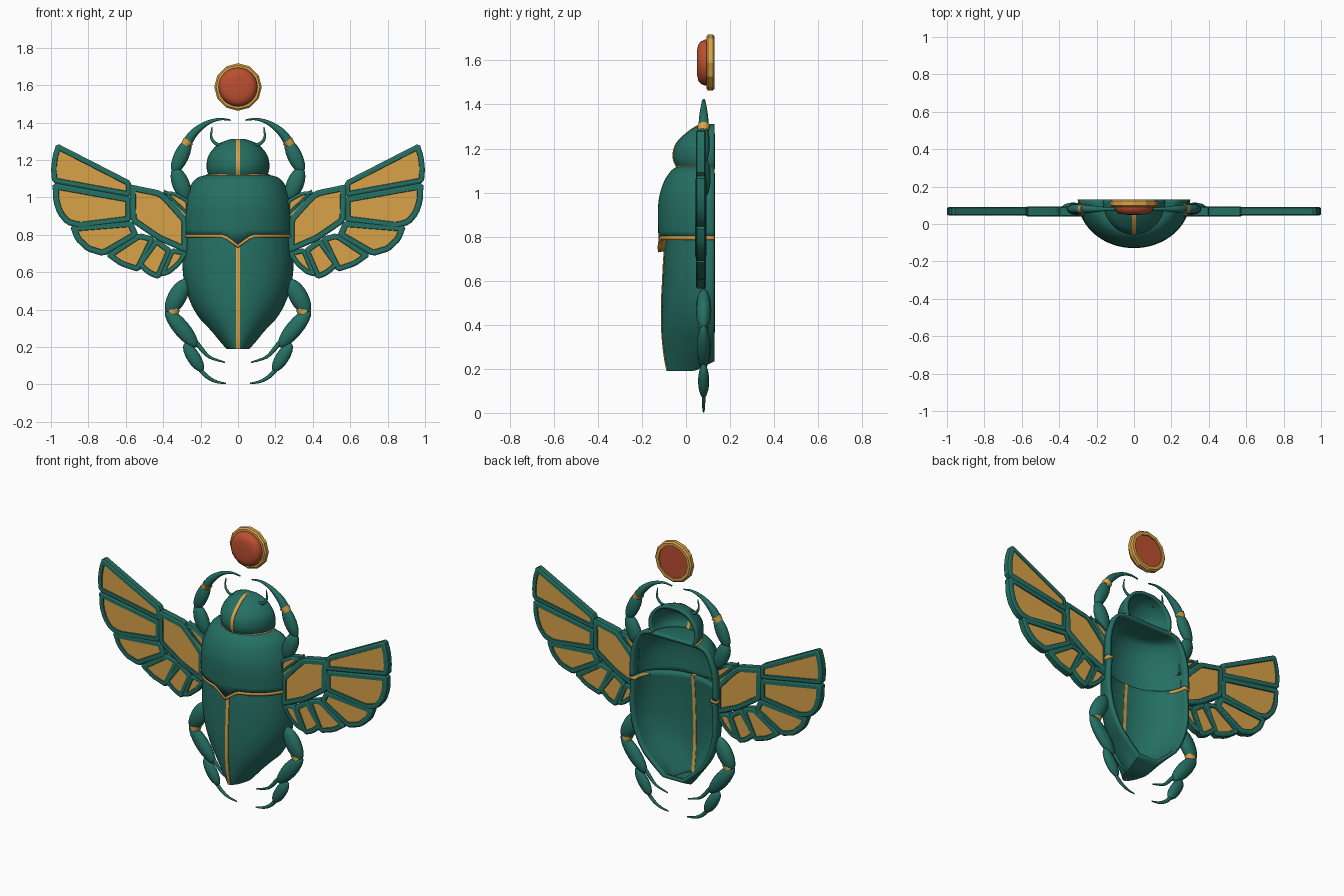
import bpy, bmesh, math
from mathutils import Vector

if "Cube" in bpy.data.objects:
    bpy.data.objects.remove(bpy.data.objects["Cube"])

BACK = 0.13          # y of the open back of the body
LEG_Y = 0.08


def material(name, rgb):
    m = bpy.data.materials.new(name)
    m.diffuse_color = (*rgb, 1)
    m.use_nodes = True
    m.node_tree.nodes["Principled BSDF"].inputs["Base Color"].default_value = m.diffuse_color
    return m


GREEN = material("enamel green", (0.018, 0.160, 0.125))
GOLD = material("gold", (0.70, 0.365, 0.065))
RED = material("carnelian orange", (0.50, 0.078, 0.03))


def finish(name, bm, mats, angle=35):
    me = bpy.data.meshes.new(name)
    bm.to_mesh(me)
    bm.free()
    ob = bpy.data.objects.new(name, me)
    bpy.context.collection.objects.link(ob)
    for m in mats:
        me.materials.append(m)
    bpy.ops.object.select_all(action='DESELECT')
    ob.select_set(True)
    bpy.context.view_layer.objects.active = ob
    bpy.ops.object.shade_smooth_by_angle(angle=math.radians(angle))
    return ob


def smooth(pts, n=3):
    """Catmull-Rom resampling of a list of tuples."""
    v = [Vector(p) for p in pts]
    out = []
    for i in range(len(v) - 1):
        a, b, c, d = v[max(i - 1, 0)], v[i], v[i + 1], v[min(i + 2, len(v) - 1)]
        for k in range(n):
            t = k / n
            out.append(0.5 * (2 * b + (c - a) * t + (2 * a - 5 * b + 4 * c - d) * t * t
                              + (3 * b - a - 3 * c + d) * t ** 3))
    return out + [v[-1]]


def notch(x):
    return -0.055 * max(0, 1 - abs(x) / 0.075)


def shell(name, rows, mat, thick, warp=None, cap_low=False, cap_top=False, seg=32):
    """Half-elliptic shell open to the back; rows are (z, half width, depth) upward."""
    bm = bmesh.new()
    rings = []
    for i, (z, w, d) in enumerate(rows):
        ring = []
        for j in range(seg + 1):
            t = math.pi * j / seg
            x, y = w * math.cos(t), BACK - d * math.sin(t)
            ring.append(bm.verts.new((x, y, z + (warp(i, x, y, z) if warp else 0))))
        rings.append(ring)
    for a, b in zip(rings, rings[1:]):
        for j in range(seg):
            bm.faces.new((a[j], b[j], b[j + 1], a[j + 1]))
    for ring, want in ((rings[0], cap_low), (rings[-1][::-1], cap_top)):
        if want:                                   # strips across, left to right
            for j in range(seg // 2):
                q = [ring[j], ring[j + 1], ring[seg - j - 1], ring[seg - j]]
                bm.faces.new(q if j < seg // 2 - 1 else (q[0], q[1], q[3]))
    ob = finish(name, bm, [mat])
    s = ob.modifiers.new("wall", 'SOLIDIFY')
    s.thickness, s.offset = thick, -1
    return ob


def seam(name, rows):
    """Thin gold strip down the front centre of a shell."""
    bm = bmesh.new()
    prev = None
    for z, w, d in rows:
        y = BACK - d
        q = [bm.verts.new(c) for c in ((-.01, y - .004, z), (.01, y - .004, z),
                                       (.01, y + .025, z), (-.01, y + .025, z))]
        if prev:
            for k in range(4):
                bm.faces.new((prev[k], prev[(k + 1) % 4], q[(k + 1) % 4], q[k]))
        else:
            bm.faces.new(q[::-1])
        prev = q
    bm.faces.new(prev)
    finish(name, bm, [GOLD])


def tube(name, pts, mat, seg=10, n=4, flat=0.7):
    """Limb of flattened round section along (x, z, radius) points."""
    p = smooth(pts, n) if n > 1 else [Vector(q) for q in pts]
    bm = bmesh.new()
    rings = []
    for i, q in enumerate(p):
        t = p[min(i + 1, len(p) - 1)] - p[max(i - 1, 0)]
        l = math.hypot(t.x, t.y)
        nx, nz, r = -t.y / l, t.x / l, max(q.z, 0.001)
        rings.append([bm.verts.new((q.x + r * nx * math.cos(a), LEG_Y + flat * r * math.sin(a),
                                    q.y + r * nz * math.cos(a)))
                      for a in (2 * math.pi * k / seg for k in range(seg))])
    for a, b in zip(rings, rings[1:]):
        for k in range(seg):
            bm.faces.new((a[k], a[(k + 1) % seg], b[(k + 1) % seg], b[k]))
    bm.faces.new(rings[0])
    bm.faces.new(rings[-1])
    bmesh.ops.recalc_face_normals(bm, faces=bm.faces)
    return finish(name, bm, [mat], 50)


def bead(name, a, b, r, mat=GREEN):
    """Spindle-shaped limb segment from a to b."""
    pts = []
    for i in range(11):
        t = (1 - math.cos(math.pi * i / 10)) / 2
        pts.append((a[0] + (b[0] - a[0]) * t, a[1] + (b[1] - a[1]) * t,
                    r * math.sin(math.pi * i / 10)))
    tube(name, pts, mat, 12, 1)


def feather(name, outline, s, border, y0=0.051, y1=0.085):
    """Enamel plate with softened rim and sunken gold panels on both faces."""
    pts, n = [], len(outline)
    for i in range(n):                             # clip each corner a little
        p, a, b = (Vector(outline[j]) for j in (i, i - 1, (i + 1) % n))
        for q in (a, b):
            pts.append(p + (q - p) * min(0.3, 0.014 / (q - p).length))
    bm = bmesh.new()
    f = [bm.verts.new((s * x, y0, z)) for x, z in pts]
    b = [bm.verts.new((s * x, y1, z)) for x, z in pts]
    n = len(f)
    caps = [bm.faces.new(f), bm.faces.new(b[::-1])]
    for i in range(n):
        bm.faces.new((f[i], f[(i + 1) % n], b[(i + 1) % n], b[i]))
    bmesh.ops.recalc_face_normals(bm, faces=bm.faces)
    for t, d in ((.009, .006), (border - .009, 0), (.002, -.006)):
        bmesh.ops.inset_individual(bm, faces=caps, thickness=t, depth=d, use_even_offset=True)
    for c in caps:
        c.material_index = 1
    finish(name, bm, [GREEN, GOLD], 30)


# body shells
elytra = smooth([(.19, .07, .215), (.24, .115, .225), (.32, .18, .235), (.40, .236, .24),
                 (.50, .277, .24), (.60, .295, .235), (.70, .296, .23), (.81, .288, .22)])
shell("wing_case", elytra, GREEN, .022, cap_low=True,
      warp=lambda i, x, y, z: .045 * max(0, (y - .04) / .09) * max(0, 1 - (z - .19) / .15))
thorax = smooth([(.80, .298, .255), (.90, .296, .258), (.98, .285, .252), (1.05, .26, .23),
                 (1.09, .235, .205), (1.11, .205, .185), (1.12, .165, .165)])
shell("thorax", thorax, GREEN, .022, cap_top=True,
      warp=lambda i, x, y, z: notch(x) if i == 0 else 0)
head = smooth([(1.11, .155, .168), (1.15, .167, .186), (1.20, .165, .183), (1.24, .148, .16),
               (1.28, .112, .115), (1.30, .075, .085), (1.312, .035, .055)])
shell("head", head, GREEN, .02, cap_top=True)

# gold trim
shell("thorax_band", [(.784, .299, .256), (.802, .301, .259)], GOLD, .040,
      warp=lambda i, x, y, z: notch(x))
shell("neck_band", [(1.113, .170, .172), (1.124, .167, .174)], GOLD, .02)
seam("wing_case_seam", elytra)
seam("head_seam", head)


# sun disc: twelve-sided ring with a domed stone
def lathe(name, prof, mat, seg, angle, ring):
    bm = bmesh.new()
    rings = [[bm.verts.new((r * math.sin(2 * math.pi * k / seg), y,
                            1.59 + r * math.cos(2 * math.pi * k / seg)))
              for k in range(seg)] for r, y in prof]
    pairs = list(zip(rings, rings[1:])) + ([(rings[-1], rings[0])] if ring else [])
    for a, b in pairs:
        for k in range(seg):
            bm.faces.new((a[k], a[(k + 1) % seg], b[(k + 1) % seg], b[k]))
    if not ring:
        bm.faces.new(rings[0])
        bm.faces.new(rings[-1])
    bmesh.ops.recalc_face_normals(bm, faces=bm.faces)
    finish(name, bm, [mat], angle)


lathe("disc_ring", [(.100, .092), (.118, .092), (.127, .100), (.127, .122), (.118, .13), (.100, .13)],
      GOLD, 12, 20, True)
lathe("disc_stone", [(.03, .049), (.06, .051), (.083, .056), (.097, .068), (.104, .085), (.104, .122)],
      RED, 24, 50, False)

# wings: (outline, border)
FEATHERS = [
    ([(.57, 1.085), (.97, 1.290), (.992, 1.22), (1.0, 1.15), (.994, 1.078), (.57, 1.0)], .027),
    ([(.57, 1.003), (.992, 1.078), (.988, .98), (.965, .91), (.92, .855), (.85, .835), (.57, .87)], .030),
    ([(.565, .875), (.90, .848), (.87, .77), (.81, .712), (.72, .685), (.53, .795)], .030),
    ([(.44, .785), (.53, .81), (.71, .69), (.63, .633), (.53, .60)], .027),
    ([(.35, .72), (.44, .785), (.545, .64), (.48, .583), (.42, .560)], .027),
    ([(.26, .71), (.36, .73), (.425, .575), (.37, .585), (.31, .635)], .024),
]
SHOULDER = [(.27, .70), (.43, .77), (.575, .87), (.58, 1.07), (.41, 1.035), (.345, .970), (.27, .885)]
COVERT = [(.26, .89), (.345, .970), (.41, 1.035), (.34, 1.03), (.26, .985)]

for s, side in ((1, "right"), (-1, "left")):
    for i, (o, border) in enumerate(FEATHERS):
        feather(f"{side}_feather_{i + 1}", o, s, border)
    feather(f"{side}_wing_shoulder", SHOULDER, s, .030, .046, .087)
    feather(f"{side}_wing_covert", COVERT, s, .016, .046, .087)

    def m(pts):
        return [(s * p[0], *p[1:]) for p in pts]

    # front leg
    bead(f"{side}_front_thigh", *m([(.27, .98), (.34, 1.16)]), .046)
    bead(f"{side}_front_shin", *m([(.345, 1.13), (.262, 1.31)]), .040)
    tube(f"{side}_front_joint", m([(.283, 1.278, .024), (.264, 1.303, .030)]), GOLD, 10, 1, 1)
    tube(f"{side}_front_foot", m([(.27, 1.295, .026), (.235, 1.345, .022), (.17, 1.395, .013),
                                  (.10, 1.418, .007), (.04, 1.413, .004)]), GREEN, flat=.95)
    # middle foot
    tube(f"{side}_middle_foot", m([(.25, .26, .012), (.20, .195, .012), (.15, .145, .008),
                                   (.07, .118, .004)]), GREEN)
    # hind leg
    bead(f"{side}_hind_thigh", *m([(.275, .56), (.375, .375)]), .050)
    tube(f"{side}_hind_joint", m([(.340, .412, .035), (.357, .382, .035)]), GOLD, 10, 1)
    bead(f"{side}_hind_shin", *m([(.385, .40), (.22, .20)]), .044)
    bead(f"{side}_hind_ankle", *m([(.285, .22), (.19, .07)]), .036)
    tube(f"{side}_hind_foot", m([(.215, .095, .012), (.17, .045, .011), (.12, .016, .008),
                                 (.065, .005, .004)]), GREEN)
    # antenna
    tube(f"{side}_antenna", m([(.07, 1.28, .010), (.115, 1.285, .009), (.143, 1.32, .007),
                               (.138, 1.375, .003)]), GREEN, 8)
